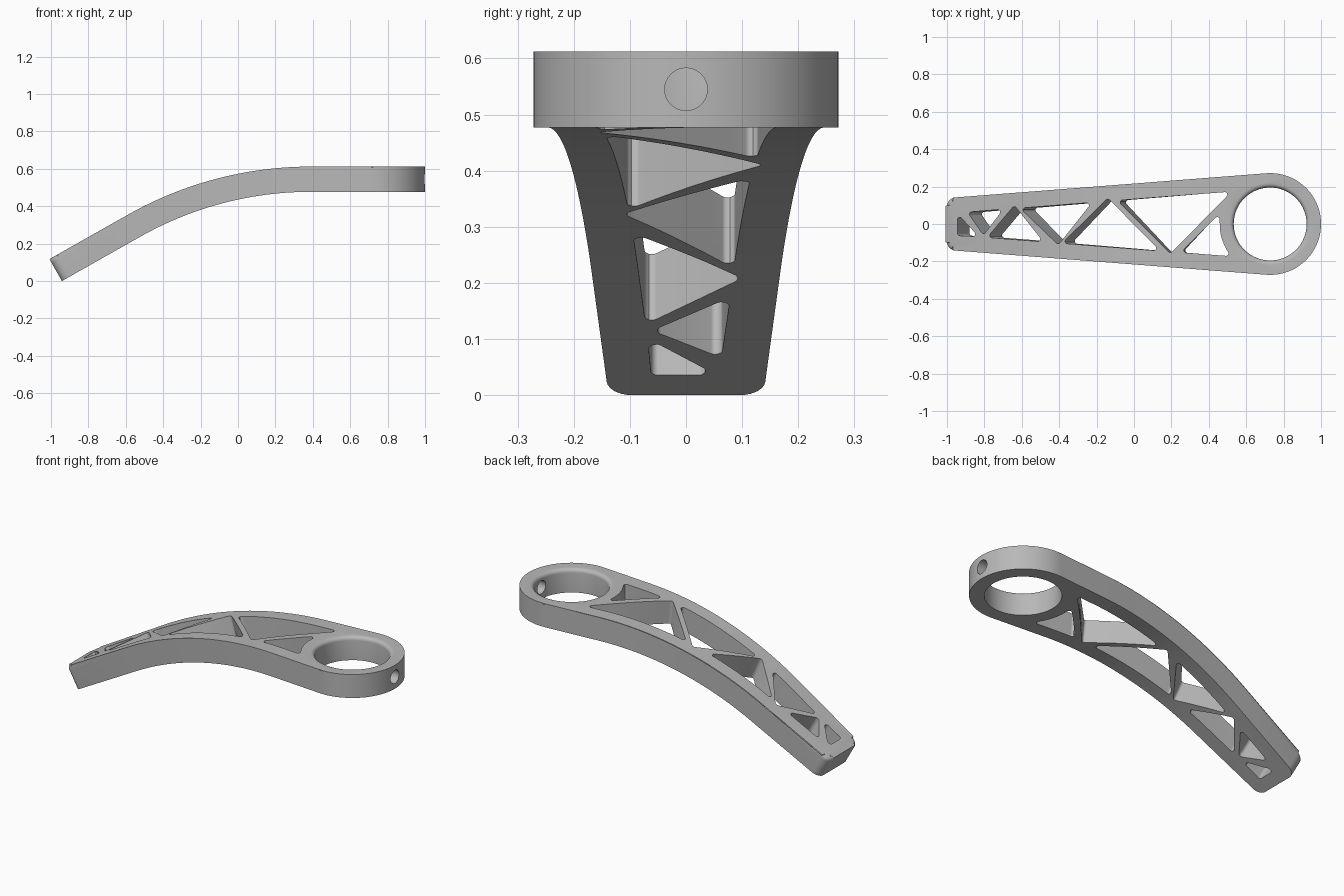
import bpy, bmesh, math
from mathutils import Vector

if "Cube" in bpy.data.objects:
    bpy.data.objects.remove(bpy.data.objects["Cube"])

TOP, THICK = 0.61, 0.135              # top height and plate thickness
BEND_X, BEND_R, BEND_A = 0.39, 1.99, math.radians(29.5)
EYE_X, EYE_R, BORE_R, FILLET = 0.728, 0.272, 0.195, 0.022


def arc(cx, cy, r, a0, a1, n):
    """Points on a circle, from a0 to a1 degrees."""
    angles = [math.radians(a0 + (a1 - a0) * i / n) for i in range(n + 1)]
    return [(cx + r * math.cos(a), cy + r * math.sin(a)) for a in angles]


def rounded(points, radii, steps=6):
    """Round the corners of a polygon; a zero radius keeps the point."""
    out = []
    for i, (p, r) in enumerate(zip(points, radii)):
        p = Vector(p)
        if not r:
            out.append(p)
            continue
        u = (Vector(points[i - 1]) - p).normalized()
        v = (Vector(points[(i + 1) % len(points)]) - p).normalized()
        half = u.angle(v) / 2
        centre = p + (u + v).normalized() * r / math.sin(half)
        a = p + u * r / math.tan(half) - centre
        b = p + v * r / math.tan(half) - centre
        for k in range(steps + 1):
            out.append(centre + a.lerp(b, k / steps).normalized() * r)
    return out


def loft(bm, sections):
    """Closed solid through (height, outline) sections, from the bottom up."""
    rings = [[bm.verts.new((p[0], p[1], z)) for p in pts] for z, pts in sections]
    for lo, hi in zip(rings, rings[1:]):
        for i in range(len(lo)):
            j = (i + 1) % len(lo)
            bm.faces.new((lo[i], lo[j], hi[j], hi[i]))
    bm.faces.new(rings[0][::-1])
    return bm.faces.new(rings[-1])


def make_object(bm, name):
    bmesh.ops.recalc_face_normals(bm, faces=bm.faces)
    mesh = bpy.data.meshes.new(name)
    bm.to_mesh(mesh)
    bm.free()
    ob = bpy.data.objects.new(name, mesh)
    bpy.context.scene.collection.objects.link(ob)
    return ob


# Flat tapered plate with a round eye at one end and a rounded top edge
tangent = 94.4
outline = arc(EYE_X, 0, EYE_R, -tangent, tangent, 56)
outline += [(-1.008, 0.138), (-1.008, -0.138)]
radii = [0] * (len(outline) - 2) + [0.045, 0.045]
plan = rounded(outline, radii)
bm = bmesh.new()
cap = loft(bm, [(-THICK, plan), (0, plan)])
bmesh.ops.bevel(bm, geom=list(cap.edges), offset=FILLET, segments=5,
                profile=0.5, affect='EDGES')
arm = make_object(bm, "lever_arm")

# Triangular lightening windows
windows = [
    [(0.52, 0.173), (-0.09, 0.126), (0.195, -0.158)],
    [(-0.14, 0.138), (-0.385, -0.103), (0.14, -0.144)],
    [(-0.225, 0.115), (-0.61, 0.085), (-0.405, -0.112)],
    [(-0.64, 0.1), (-0.785, -0.072), (-0.485, -0.095)],
    [(-0.7, 0.079), (-0.89, 0.063), (-0.805, -0.06)],
    [(-0.945, 0.055), (-0.945, -0.062), (-0.83, -0.068)],
]
bm = bmesh.new()
for tri in windows:
    shape = rounded(tri, [0.013] * 3)
    loft(bm, [(-0.3, shape), (0.1, shape)])

# Window beside the eye, with a side that follows the ring
beside = [(0.25, -0.152), (0.458, 0.055)] + arc(EYE_X, 0, 0.27, 184, 208, 6)
beside += [(0.515, -0.172)]
shape = rounded(beside, [0.013, 0.013] + [0] * 7 + [0.013])
loft(bm, [(-0.3, shape), (0.1, shape)])


# Bore of the eye, flared at the top
def bore(r):
    return arc(EYE_X, 0, r, 0, 354.375, 63)


sections = [(-0.3, bore(BORE_R))]
for i in range(6):
    a = math.pi / 2 * i / 5
    sections.append((FILLET * (math.sin(a) - 1),
                     bore(BORE_R + FILLET * (1 - math.cos(a)))))
sections.append((0.1, bore(BORE_R + FILLET)))
loft(bm, sections)
window_cutter = make_object(bm, "window_cutter")

# Cross hole through the tip of the eye
bm = bmesh.new()
circle = arc(0, 0, 0.038, 0, 348.75, 31)
loft(bm, [(EYE_X, circle), (1.2, circle)])
for v in bm.verts:
    v.co = (v.co.z, v.co.x, v.co.y - 0.067)
cross_cutter = make_object(bm, "cross_hole_cutter")

# Cut the plate, then drop the cutters
for cutter in (window_cutter, cross_cutter):
    cutter.hide_render = True
    mod = arm.modifiers.new(cutter.name, 'BOOLEAN')
    mod.operation, mod.solver, mod.object = 'DIFFERENCE', 'EXACT', cutter
depsgraph = bpy.context.evaluated_depsgraph_get()
cut = bpy.data.meshes.new_from_object(arm.evaluated_get(depsgraph))
arm.modifiers.clear()
for cutter in (window_cutter, cross_cutter):
    bpy.data.objects.remove(cutter)

# Slice the plate crosswise so that it can bend
bm = bmesh.new()
bm.from_mesh(cut)
bend_end = BEND_X - BEND_R * math.sin(BEND_A)
slices = 36
for i in range(slices + 1):
    x = BEND_X + (bend_end - BEND_X) * i / slices
    bmesh.ops.bisect_plane(bm, geom=bm.verts[:] + bm.edges[:] + bm.faces[:],
                           dist=1e-5, plane_co=(x, 0, 0), plane_no=(1, 0, 0))

# Bend: level at the eye, then an arc, then a straight slope
for v in bm.verts:
    x, depth = v.co.x, -v.co.z
    angle = math.asin(min(max((BEND_X - x) / BEND_R, 0), math.sin(BEND_A)))
    z = TOP - BEND_R * (1 - math.cos(angle))
    z -= max(bend_end - x, 0) * math.tan(BEND_A)
    v.co.x = x + depth * math.sin(angle)
    v.co.z = z - depth * math.cos(angle)
low = min(v.co.z for v in bm.verts)
for v in bm.verts:
    v.co.z -= low

# Smooth shading with sharp edges kept
for f in bm.faces:
    f.smooth = True
for e in bm.edges:
    e.smooth = e.calc_face_angle(0) < math.radians(30)
bm.to_mesh(arm.data)
bm.free()

metal = bpy.data.materials.new("plain_grey")
metal.use_nodes = True
grey = (0.48, 0.48, 0.48, 1)
metal.diffuse_color = grey
metal.node_tree.nodes["Principled BSDF"].inputs["Base Color"].default_value = grey
arm.data.materials.clear()
arm.data.materials.append(metal)
